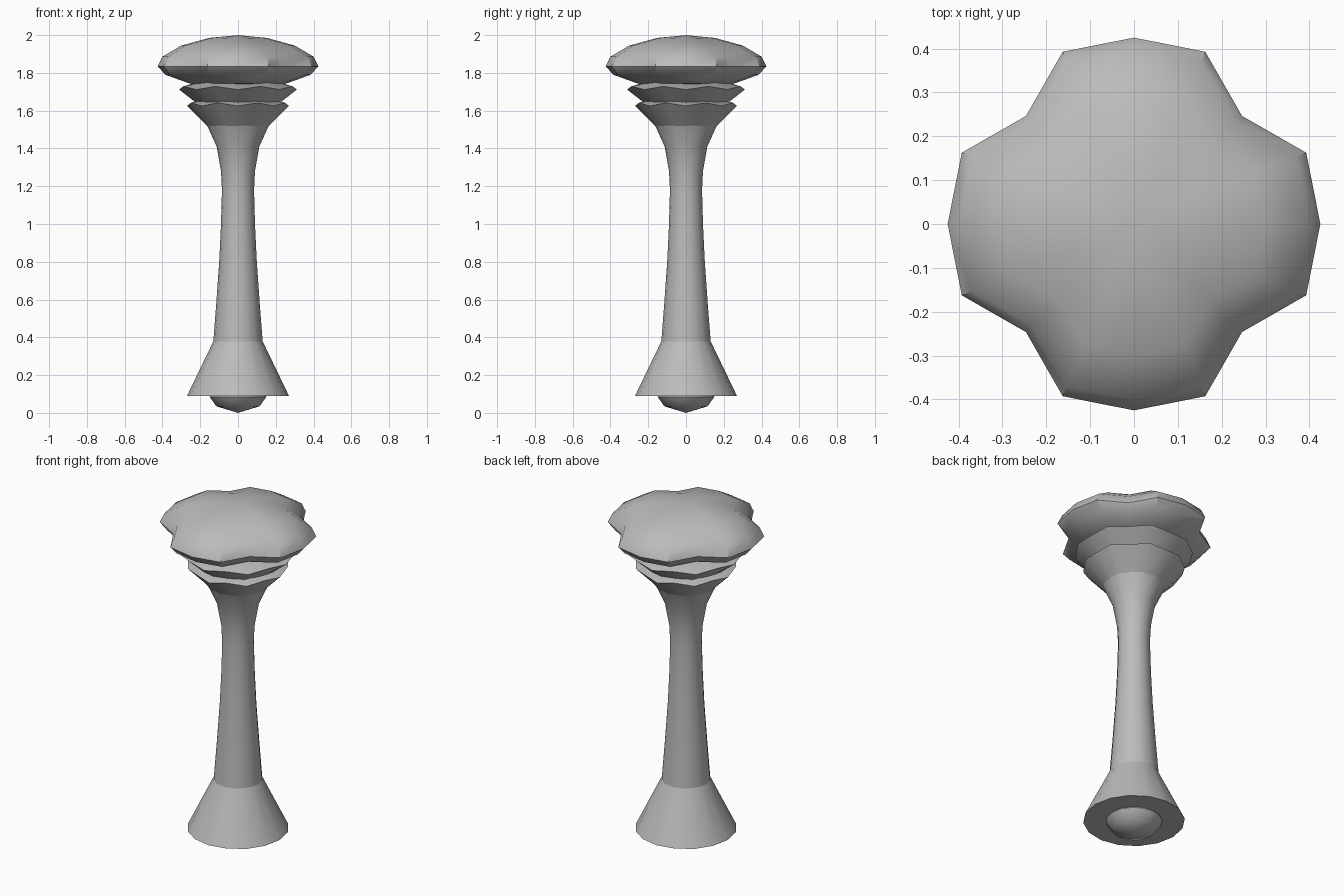
import bpy, bmesh, math

if "Cube" in bpy.data.objects:
    bpy.data.objects.remove(bpy.data.objects["Cube"])

SIDES = 16

stone = bpy.data.materials.new("light_grey")
stone.diffuse_color = (0.5, 0.5, 0.5, 1)
stone.use_nodes = True
stone.node_tree.nodes["Principled BSDF"].inputs["Base Color"].default_value = stone.diffuse_color


def lathe(name, profile, shape=None, angle=30):
    """Revolve (radius, z) points; shape(side, r, z) may bend the section."""
    bm = bmesh.new()
    rings = []
    for k, (r, z) in enumerate(profile):
        if r == 0:
            rings.append([bm.verts.new((0, 0, z))] * SIDES)
            continue
        ring = []
        for i in range(SIDES):
            a = 2 * math.pi * i / SIDES
            rr, zz = shape(i, k, r, z) if shape else (r, z)
            ring.append(bm.verts.new((rr * math.cos(a), rr * math.sin(a), zz)))
        rings.append(ring)
    for lo, hi in zip(rings, rings[1:]):
        for i in range(SIDES):
            j = (i + 1) % SIDES
            quad = list(dict.fromkeys((lo[i], lo[j], hi[j], hi[i])))
            if len(quad) > 2:
                bm.faces.new(quad)
    bmesh.ops.recalc_face_normals(bm, faces=bm.faces)
    mesh = bpy.data.meshes.new(name)
    bm.to_mesh(mesh)
    bm.free()
    mesh.materials.append(stone)
    obj = bpy.data.objects.new(name, mesh)
    bpy.context.collection.objects.link(obj)
    bpy.ops.object.select_all(action='DESELECT')
    obj.select_set(True)
    bpy.context.view_layer.objects.active = obj
    bpy.ops.object.shade_smooth_by_angle(angle=math.radians(angle))
    return obj


def lobed(i, k, r, z):
    # pinch the four diagonals to make four lobes
    return (r * 0.82 if i % 4 == 2 else r), z


def scalloped(i, k, r, z):
    # every second rim corner is raised
    return r, z + (0.017 if k == 2 and i % 2 else 0)


# Rounded foot under the skirt
lathe("foot", [(0, 0.0), (0.115, 0.035), (0.15, 0.085), (0.14, 0.13), (0, 0.13)], angle=40)

# Flared skirt with flat underside
lathe("skirt", [(0, 0.09), (0.27, 0.09), (0.13, 0.38), (0, 0.38)])

# Slender stem flaring out at the top
lathe("stem", [(0, 0.33), (0.132, 0.36), (0.115, 0.58), (0.099, 0.81), (0.09, 1.0),
               (0.085, 1.18), (0.09, 1.28), (0.113, 1.41), (0.165, 1.525), (0, 1.56)])

# Two stacked scalloped collars
lathe("lower_collar", [(0, 1.5), (0.158, 1.515), (0.27, 1.625), (0.2, 1.655), (0, 1.655)], scalloped)
lathe("upper_collar", [(0, 1.6), (0.2, 1.625), (0.312, 1.712), (0.22, 1.75), (0, 1.75)], scalloped)

# Four-lobed cap
lathe("cap", [(0, 1.735), (0.2, 1.735), (0.26, 1.745), (0.385, 1.79), (0.425, 1.835),
              (0.4, 1.886), (0.3, 1.945), (0.153, 1.985), (0, 2.0)], lobed, angle=38)
